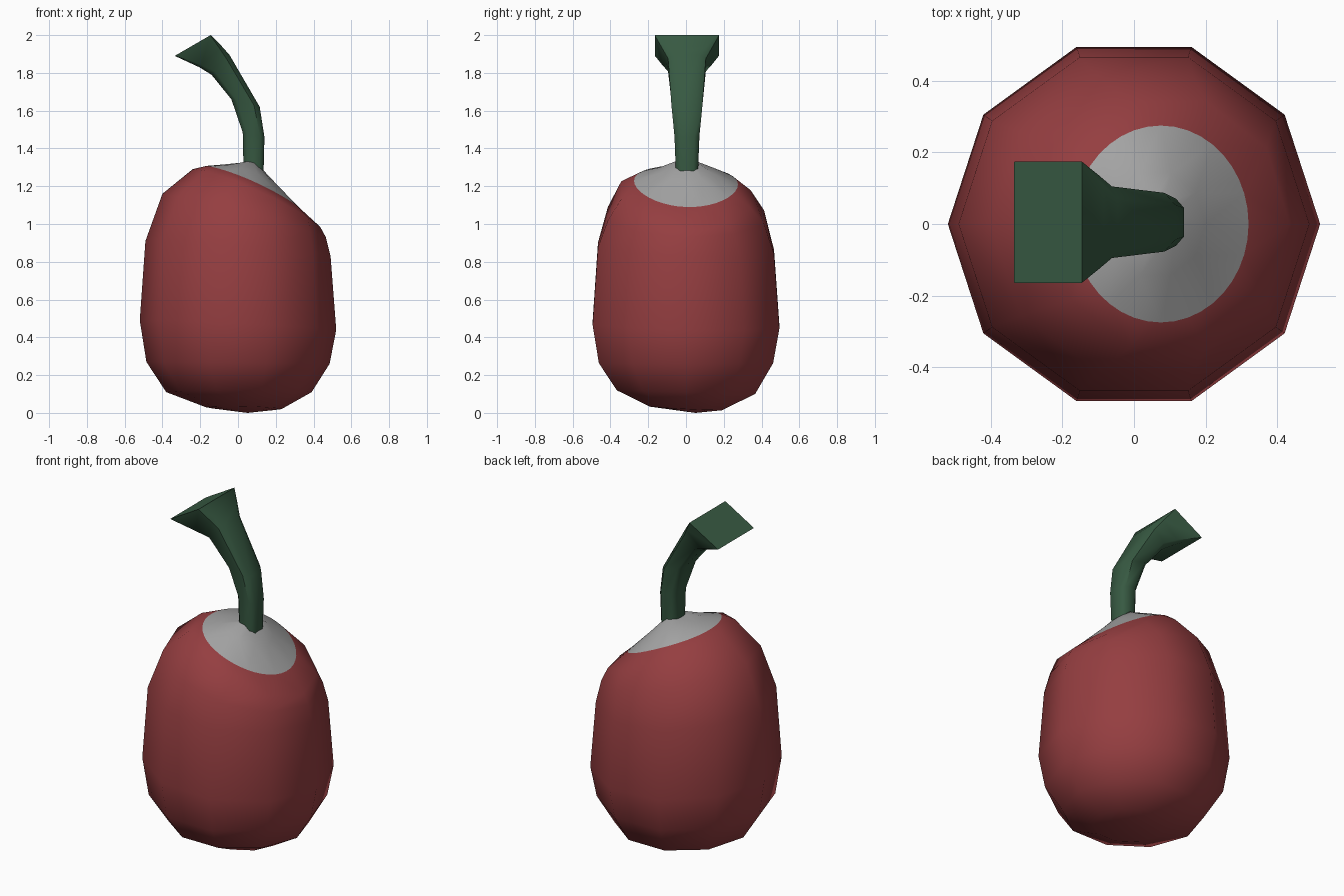
import bpy, bmesh, math
from mathutils import Vector

cube = bpy.data.objects.get("Cube")
if cube:
    bpy.data.objects.remove(cube)


def material(name, rgb):
    m = bpy.data.materials.new(name)
    m.use_nodes = True
    m.diffuse_color = (*rgb, 1)
    bsdf = m.node_tree.nodes["Principled BSDF"]
    bsdf.inputs["Base Color"].default_value = (*rgb, 1)
    bsdf.inputs["Roughness"].default_value = 0.8
    return m


red = material("dull_red", (0.30, 0.048, 0.052))
grey = material("pale_grey", (0.37, 0.37, 0.37))
green = material("dark_green", (0.038, 0.10, 0.054))


def finish(bm, name, mats, angle):
    bmesh.ops.recalc_face_normals(bm, faces=bm.faces)
    me = bpy.data.meshes.new(name)
    bm.to_mesh(me)
    bm.free()
    for m in mats:
        me.materials.append(m)
    ob = bpy.data.objects.new(name, me)
    bpy.context.collection.objects.link(ob)
    bpy.ops.object.select_all(action="DESELECT")
    ob.select_set(True)
    bpy.context.view_layer.objects.active = ob
    bpy.ops.object.shade_smooth_by_angle(angle=math.radians(angle))
    return ob


def bridge(bm, a, b, mat=0):
    """Join two closed rings whose counts divide each other."""
    if len(a) > len(b):
        a, b = b, a
    n, k = len(a), len(b) // len(a)
    for i in range(n):
        arc = [b[(i * k + j) % len(b)] for j in range(k + 1)]
        # split wide fans in the middle so the faces stay close to flat
        m = k // 2
        a0, a1 = a[i], a[(i + 1) % n]
        if k == 1:
            bm.faces.new((a0, arc[0], arc[1], a1)).material_index = mat
            continue
        for j in range(k):
            bm.faces.new((a0 if j < m else a1, arc[j], arc[j + 1])).material_index = mat
        bm.faces.new((a0, arc[m], a1)).material_index = mat


# Fruit: tilted ten-sided rings, each from its left and right extremes (x, z),
# its half depth in y, its rise towards the front, and its side count
SIDES = 10
rings = [
    ((-0.17, 0.03), (0.23, 0.02), 0.20, 0.01, SIDES),
    ((-0.38, 0.11), (0.39, 0.11), 0.385, 0.01, SIDES),
    ((-0.485, 0.27), (0.485, 0.26), 0.485, 0.0, SIDES),
    ((-0.52, 0.49), (0.52, 0.44), 0.52, 0.01, SIDES),
    ((-0.49, 0.91), (0.49, 0.83), 0.49, 0.02, SIDES),
    ((-0.40, 1.16), (0.465, 0.93), 0.435, 0.01, SIDES),
    ((-0.24, 1.29), (0.435, 0.985), 0.36, 0.025, SIDES),
    ((-0.17, 1.307), (0.32, 1.09), 0.275, 0.01, SIDES * 4),
    ((-0.08, 1.315), (0.20, 1.215), 0.15, 0.0, SIDES),
    ((0.01, 1.32), (0.12, 1.30), 0.06, 0.0, SIDES),
]
PATCH = 7      # ring that bounds the pale patch
SHOULDER = 6   # ring lifted a little so the shoulder stays full

bm = bmesh.new()
loops = []
for idx, (lo, hi, depth, rise, n) in enumerate(rings):
    ring = []
    for i in range(n):
        t = math.tau * i / n
        f = (1 + math.cos(t)) / 2
        lift = 0.02 * math.sin(t) ** 2 if idx >= SHOULDER else 0
        ring.append(bm.verts.new((
            lo[0] + (hi[0] - lo[0]) * f,
            depth * math.sin(t),
            lo[1] + (hi[1] - lo[1]) * f - rise * math.sin(t) + lift)))
    loops.append(ring)
for i in range(len(loops) - 1):
    bridge(bm, loops[i], loops[i + 1], 1 if i >= PATCH else 0)
for ring, tip, mat in ((loops[0], (0.05, 0.05, 0.0), 0), (loops[-1], (0.065, 0, 1.325), 1)):
    pole = bm.verts.new(tip)
    for i in range(SIDES):
        bm.faces.new((ring[i], ring[(i + 1) % SIDES], pole)).material_index = mat
finish(bm, "fruit", (red, grey), 180)

# Stem: bent, chamfered square sections that flare into a flat cut end
# (inner x, z), (outer x, z), half depth, chamfer start
sections = [
    ((0.03, 1.26), (0.135, 1.26), 0.058, 0.6),
    ((0.025, 1.485), (0.14, 1.46), 0.066, 0.6),
    ((-0.035, 1.66), (0.115, 1.62), 0.082, 0.6),
    ((-0.14, 1.79), (-0.045, 1.895), 0.10, 0.65),
    ((-0.205, 1.83), (-0.085, 1.94), 0.13, 0.8),
    ((-0.335, 1.89), (-0.145, 2.0), 0.17, 0.985),
]
bm = bmesh.new()
previous = None
for inner, outer, depth, c in sections:
    a, b = Vector((inner[0], 0.005, inner[1])), Vector((outer[0], 0.005, outer[1]))
    mid, half = (a + b) / 2, (b - a) / 2
    octagon = [(1, -c), (1, c), (c, 1), (-c, 1), (-1, c), (-1, -c), (-c, -1), (c, -1)]
    ring = [bm.verts.new(mid + half * u + Vector((0, depth * v, 0))) for u, v in octagon]
    if previous:
        bridge(bm, previous, ring)
    else:
        bm.faces.new(ring)
    previous = ring
bm.faces.new(previous)
finish(bm, "stem", (green,), 50)
